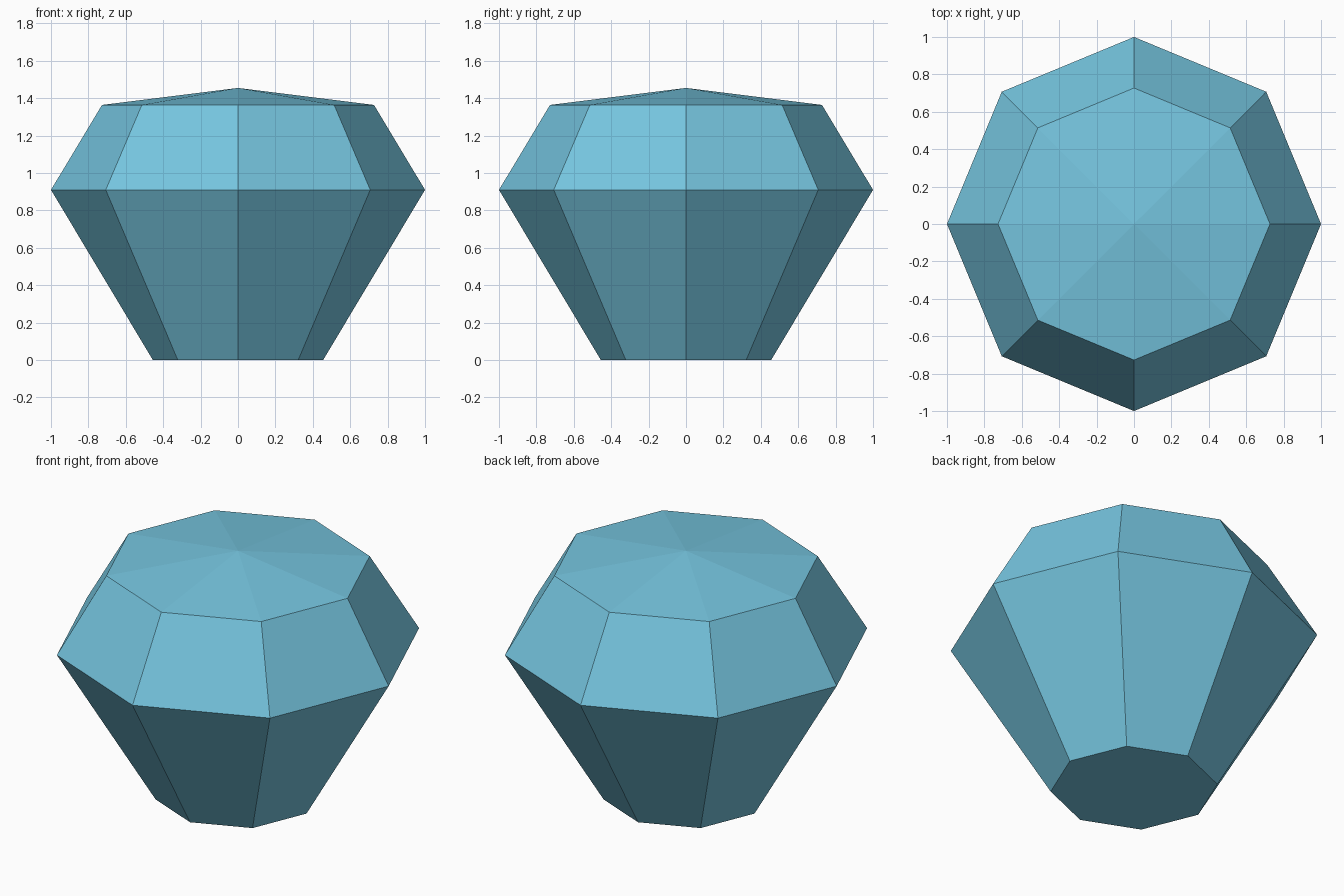
import bpy
import bmesh
from math import cos, sin, pi

cube = bpy.data.objects.get("Cube")
if cube:
    bpy.data.objects.remove(cube, do_unlink=True)

SIDES = 8
# Radius and height of each octagonal ring, from the base up
PROFILE = [(0.455, 0.0), (1.0, 0.91), (0.727, 1.364)]
APEX_HEIGHT = 1.455


def make_material(name, colour):
    mat = bpy.data.materials.new(name)
    mat.use_nodes = True
    mat.diffuse_color = colour
    mat.node_tree.nodes["Principled BSDF"].inputs["Base Color"].default_value = colour
    return mat


def ring(bm, radius, height):
    angles = [2 * pi * i / SIDES for i in range(SIDES)]
    return [bm.verts.new((radius * cos(a), radius * sin(a), height)) for a in angles]


bm = bmesh.new()
rings = [ring(bm, r, z) for r, z in PROFILE]

# Flat base
bm.faces.new(reversed(rings[0]))

# Pavilion and crown facets
for low, high in zip(rings, rings[1:]):
    for i in range(SIDES):
        j = (i + 1) % SIDES
        bm.faces.new((low[i], low[j], high[j], high[i]))

# Shallow pointed top
apex = bm.verts.new((0, 0, APEX_HEIGHT))
for i in range(SIDES):
    bm.faces.new((rings[-1][i], rings[-1][(i + 1) % SIDES], apex))

bmesh.ops.recalc_face_normals(bm, faces=bm.faces)
mesh = bpy.data.meshes.new("cut_gem")
bm.to_mesh(mesh)
bm.free()

gem = bpy.data.objects.new("cut_gem", mesh)
bpy.context.collection.objects.link(gem)
mesh.materials.append(make_material("light_blue", (0.18, 0.56, 0.74, 1)))
